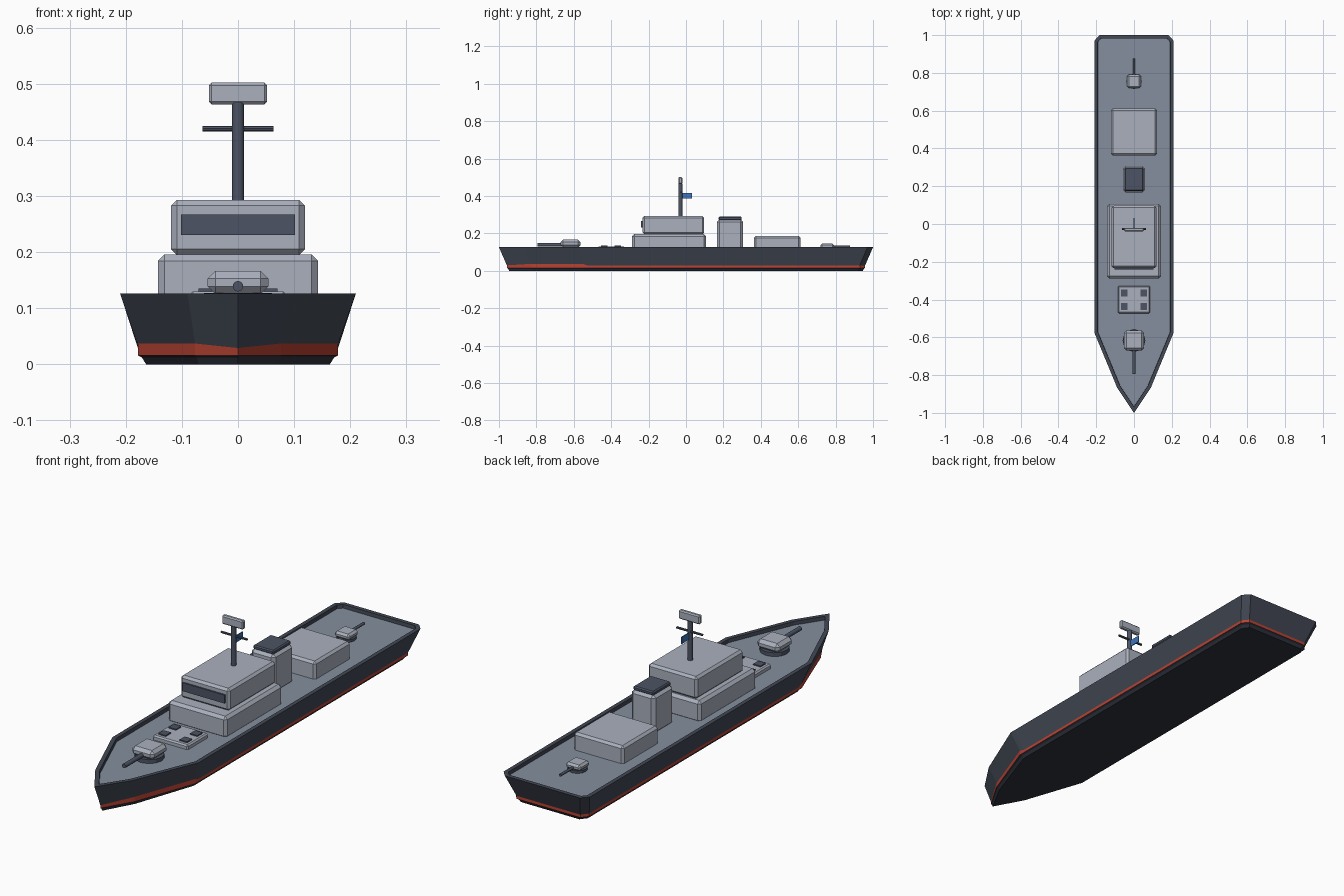
import bpy, bmesh
from math import radians
from mathutils import Matrix

cube = bpy.data.objects.get("Cube")
if cube:
    bpy.data.objects.remove(cube, do_unlink=True)


def material(name, rgb):
    """Make a flat material from an 8-bit sRGB colour."""
    def linear(c):
        c /= 255
        return c / 12.92 if c <= 0.04045 else ((c + 0.055) / 1.055) ** 2.4
    colour = [linear(c) for c in rgb] + [1]
    m = bpy.data.materials.new(name)
    m.use_nodes = True
    m.diffuse_color = colour
    m.node_tree.nodes["Principled BSDF"].inputs["Base Color"].default_value = colour
    return m


HULL = material("hull_grey", (66, 72, 84))
KEEL = material("keel_dark", (46, 50, 60))
RED = material("waterline_red", (184, 66, 50))
DECK = material("deck_grey", (132, 143, 157))
LIGHT = material("superstructure_grey", (170, 176, 189))
DARK = material("fitting_dark", (76, 84, 100))
BLUE = material("flag_blue", (62, 116, 188))


def finish(name, bm, mats):
    bmesh.ops.recalc_face_normals(bm, faces=bm.faces)
    mesh = bpy.data.meshes.new(name)
    bm.to_mesh(mesh)
    bm.free()
    for m in mats:
        mesh.materials.append(m)
    ob = bpy.data.objects.new(name, mesh)
    bpy.context.collection.objects.link(ob)
    return ob


def box(name, mat, x, y, z, bevel=0.0):
    """Box from (min, max) ranges, with chamfered edges."""
    bm = bmesh.new()
    spans = (x, y, z)
    centre = [(a + b) / 2 for a, b in spans]
    size = [b - a for a, b in spans]
    bmesh.ops.create_cube(bm, size=1, matrix=Matrix.Translation(centre) @ Matrix.Diagonal((*size, 1)))
    if bevel:
        bmesh.ops.bevel(bm, geom=bm.edges[:], offset=bevel, segments=1, affect='EDGES')
    return finish(name, bm, [mat])


def rod(name, mat, centre, radius, length, axis='Z', sides=12):
    """Cylinder along the chosen axis."""
    turn = {'X': Matrix.Rotation(radians(90), 4, 'Y'),
            'Y': Matrix.Rotation(radians(90), 4, 'X'), 'Z': Matrix()}[axis]
    bm = bmesh.new()
    bmesh.ops.create_cone(bm, cap_ends=True, segments=sides, radius1=radius, radius2=radius,
                          depth=length, matrix=Matrix.Translation(centre) @ turn)
    ob = finish(name, bm, [mat])
    if axis != 'Z' or radius < 0.02:
        for p in ob.data.polygons:
            p.use_smooth = len(p.vertices) == 4
        ob.data.set_sharp_from_angle(angle=radians(40))
    return ob


# Hull: one plan outline lofted through tapered levels
half = [(0.09, -0.865), (0.21, -0.575), (0.21, -0.55), (0.21, 0.97), (0.183, 1.0)]
outline = [(0, -1)] + half + [(-x, y) for x, y in reversed(half)]
levels = [(0.0, 0.78, 0.945), (0.012, 0.815, 0.952), (0.016, 0.85, 0.958),
          (0.029, 0.85, 0.958), (0.126, 1.0, 1.0)]
level_mats = [1, 1, 2, 0]
bm = bmesh.new()
rings = []
for i, (z, sx, sy) in enumerate(levels):
    ring = []
    for x, y in outline:
        bow_rise = 0.008 if i == 3 and -0.9 < y < -0.56 else 0
        ring.append(bm.verts.new((x * sx, y * sy, z + bow_rise)))
    rings.append(ring)
n = len(outline)
for low, high, mi in zip(rings, rings[1:], level_mats):
    for k in range(n):
        j = (k + 1) % n
        bm.faces.new((low[k], low[j], high[j], high[k])).material_index = mi
bm.faces.new(rings[0][::-1]).material_index = 1
deck = bm.faces.new(rings[-1])
bm.normal_update()

# Bulwark rim and sunken deck
bmesh.ops.inset_individual(bm, faces=[deck], thickness=0.018, use_even_offset=True)
bmesh.ops.inset_individual(bm, faces=[deck], thickness=0.001, depth=-0.016, use_even_offset=True)
deck.material_index = 3
finish("hull", bm, [HULL, KEEL, RED, DECK])

# Superstructure
box("deckhouse", LIGHT, (-0.143, 0.143), (-0.288, 0.107), (0.1, 0.196), 0.012)
box("bridge", LIGHT, (-0.119, 0.119), (-0.233, 0.097), (0.195, 0.293), 0.01)
box("bridge_window", DARK, (-0.102, 0.102), (-0.24, -0.232), (0.23, 0.267))
box("hangar", LIGHT, (-0.122, 0.122), (0.363, 0.612), (0.1, 0.186), 0.01)
box("funnel", LIGHT, (-0.058, 0.058), (0.166, 0.306), (0.1, 0.275), 0.014)
box("funnel_cap", DARK, (-0.05, 0.05), (0.175, 0.298), (0.27, 0.289), 0.005)

# Mast with yard, radar and flag
rod("mast", DARK, (0, -0.03, 0.379), 0.011, 0.176)
rod("yard", DARK, (0, -0.026, 0.42), 0.005, 0.126, 'X', 8)
box("radar", LIGHT, (-0.052, 0.052), (-0.04, -0.02), (0.463, 0.502), 0.005)
box("flag", BLUE, (-0.002, 0.002), (-0.022, 0.032), (0.386, 0.416))

# Launcher with four hatches
box("launcher", LIGHT, (-0.086, 0.086), (-0.473, -0.328), (0.1, 0.13), 0.006)
for sx in (-1, 1):
    for y in (-0.365, -0.437):
        side = "left" if sx > 0 else "right"
        row = "front" if y < -0.4 else "rear"
        cx = sx * 0.052
        box(f"launcher_hatch_{row}_{side}", DARK, (cx - 0.018, cx + 0.018),
            (y - 0.018, y + 0.018), (0.127, 0.135))


def turret(name, y, size, top, base_top, gun_z, gun_r, gun_len, facing):
    """Round base, chamfered house and a barrel pointing along facing * y."""
    rod(name + "_base", DARK, (0, y, (0.105 + base_top) / 2), size * 1.12, base_top - 0.105)
    box(name + "_house", LIGHT, (-size, size), (y - size, y + size), (base_top - 0.002, top), size * 0.25)
    rod(name + "_barrel", DARK, (0, y + facing * (size + gun_len / 2 - 0.01), gun_z),
        gun_r, gun_len, 'Y', 10)


turret("front_turret", -0.617, 0.054, 0.166, 0.127, 0.139, 0.0095, 0.133, -1)
turret("rear_turret", 0.755, 0.036, 0.146, 0.121, 0.13, 0.006, 0.095, 1)
